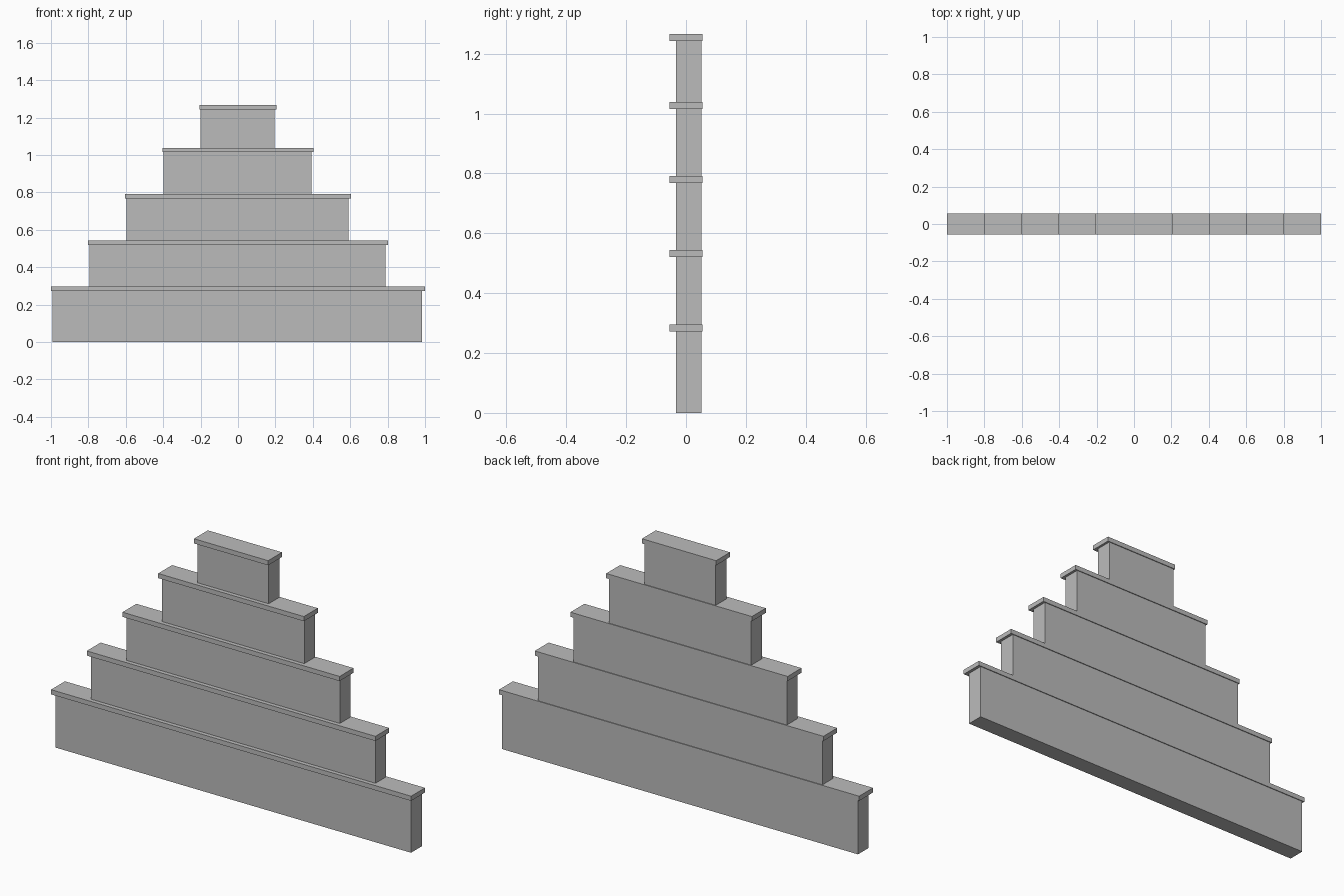
import bpy

if "Cube" in bpy.data.objects:
    bpy.data.objects.remove(bpy.data.objects["Cube"], do_unlink=True)

# Single stone colour
stone = bpy.data.materials.new("stone_grey")
stone.use_nodes = True
GREY = (0.5, 0.5, 0.5, 1)
stone.diffuse_color = GREY
stone.node_tree.nodes["Principled BSDF"].inputs["Base Color"].default_value = GREY


def box(name, x, y, z):
    """Box spanning the (min, max) pair on each axis."""
    spans = (x, y, z)
    bpy.ops.mesh.primitive_cube_add(size=1, location=[(a + b) / 2 for a, b in spans])
    ob = bpy.context.object
    ob.name = name
    ob.scale = [b - a for a, b in spans]
    bpy.ops.object.transform_apply(location=False, rotation=False, scale=True)
    ob.data.materials.append(stone)
    return ob


CAP = 0.0235          # coping thickness
STEP = 0.1985         # each tier is this much shorter at either end
cap_tops = [0.296, 0.5435, 0.791, 1.0385, 1.266]

# Stepped gable: wall tiers, each under an overhanging coping slab
base = 0
for i, top in enumerate(cap_tops):
    half = 1 - i * STEP
    wall_half = 0.988 - i * 0.1977
    box(f"wall_tier_{i + 1}", (-wall_half - 0.003, wall_half - 0.003),
        (-0.034, 0.051), (base, top - CAP))
    box(f"coping_{i + 1}", (-half, half), (-0.055, 0.055), (top - CAP, top))
    base = top
